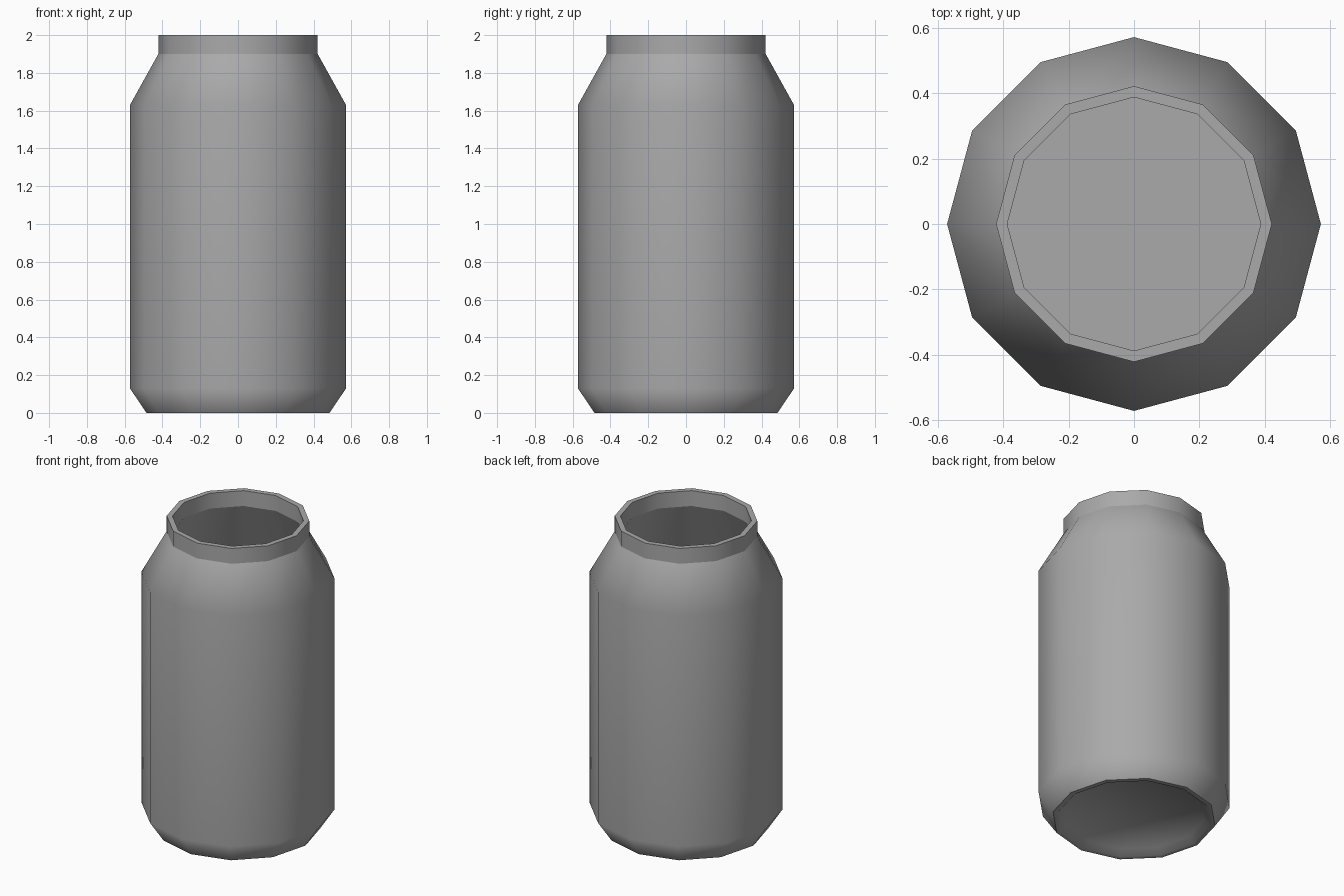
import bpy
import bmesh
import math

if "Cube" in bpy.data.objects:
    bpy.data.objects.remove(bpy.data.objects["Cube"], do_unlink=True)

SIDES = 12
NECK_OUT, NECK_IN = 0.422, 0.388
FOOT = 0.485

metal = bpy.data.materials.new("plain grey metal")
metal.use_nodes = True
grey = (0.4, 0.4, 0.4, 1.0)
metal.diffuse_color = grey
metal.node_tree.nodes["Principled BSDF"].inputs["Base Color"].default_value = grey


def lathe(name, profile, cap_first=False, cap_last=False):
    """Turn a (radius, height) profile around z into a twelve-sided part."""
    bm = bmesh.new()
    rings = []
    for radius, z in profile:
        angles = [math.tau * k / SIDES for k in range(SIDES)]
        rings.append([bm.verts.new((radius * math.cos(a), radius * math.sin(a), z))
                      for a in angles])
    for low, high in zip(rings, rings[1:]):
        for k in range(SIDES):
            n = (k + 1) % SIDES
            bm.faces.new((low[k], low[n], high[n], high[k]))
    if cap_first:
        bm.faces.new(rings[0][::-1])
    if cap_last:
        bm.faces.new(rings[-1])
    mesh = bpy.data.meshes.new(name)
    bm.to_mesh(mesh)
    bm.free()
    mesh.materials.append(metal)
    obj = bpy.data.objects.new(name, mesh)
    bpy.context.collection.objects.link(obj)
    bpy.ops.object.select_all(action="DESELECT")
    obj.select_set(True)
    bpy.context.view_layer.objects.active = obj
    bpy.ops.object.shade_smooth_by_angle(angle=math.radians(50))
    return obj


# Outer wall with chamfered foot and sloping shoulder, shaded by the large wall faces
body = lathe("can_body", [(FOOT, 0), (0.572, 0.13), (0.572, 1.63), (NECK_OUT, 1.9)])
weighted = body.modifiers.new("even wall shading", "WEIGHTED_NORMAL")
weighted.mode = "FACE_AREA"
weighted.keep_sharp = True

# Upright neck collar with a flat rim
lathe("neck_collar", [(NECK_OUT, 1.9), (NECK_OUT, 2), (NECK_IN, 2), (NECK_IN, 1.9)])

# Inside of the shoulder, closed by a flat floor
lathe("inner_shoulder", [(NECK_IN, 1.9), (0.53, 1.58)], cap_last=True)

# Underside: narrow foot ring around a shallow recess
lathe("recessed_base", [(0.42, 0.035), (0.455, 0), (FOOT, 0)], cap_first=True)
